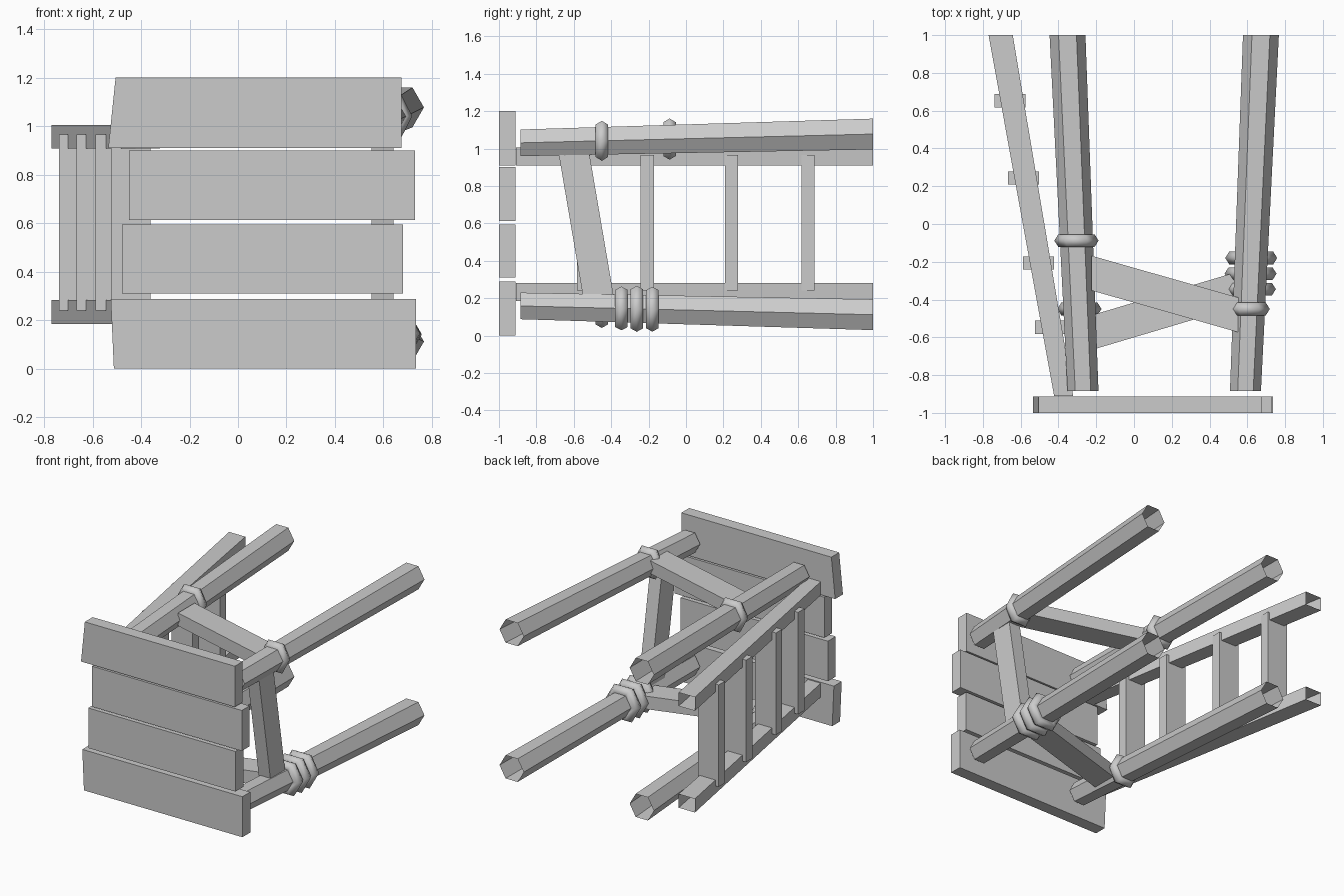
import bpy, bmesh, math
from mathutils import Vector

if "Cube" in bpy.data.objects:
    bpy.data.objects.remove(bpy.data.objects["Cube"])


def loft(name, a, b, cap_a=True, cap_b=True):
    """Prism between two matching outlines."""
    bm = bmesh.new()
    va = [bm.verts.new(p) for p in a]
    vb = [bm.verts.new(p) for p in b]
    n = len(va)
    for i in range(n):
        j = (i + 1) % n
        bm.faces.new((va[i], va[j], vb[j], vb[i]))
    ca, cb = bm.faces.new(va), bm.faces.new(vb[::-1])
    bmesh.ops.recalc_face_normals(bm, faces=bm.faces[:])
    drop = ([] if cap_a else [ca]) + ([] if cap_b else [cb])
    if drop:
        bmesh.ops.delete(bm, geom=drop, context='FACES_ONLY')
    me = bpy.data.meshes.new(name)
    bm.to_mesh(me)
    bm.free()
    ob = bpy.data.objects.new(name, me)
    bpy.context.collection.objects.link(ob)
    return ob


def rect(u0, u1, v0, v1):
    return [(u0, v0), (u1, v0), (u1, v1), (u0, v1)]


# Deck planks: z range, left x at bottom / top, right x
planks = [(0.0, 0.288, -0.512, -0.525, 0.735), (0.31, 0.595, -0.478, -0.478, 0.68),
          (0.612, 0.9, -0.45, -0.45, 0.73), (0.91, 1.2, -0.535, -0.505, 0.675)]
for i, (z0, z1, xb, xt, xr) in enumerate(planks):
    outline = [(xb, z0), (xr, z0), (xr, z1), (xt, z1)]
    loft(f"deck_plank_{i + 1}", [(x, -1, z) for x, z in outline],
         [(x, -0.912, z) for x, z in outline])

# Posts: hexagonal, splayed, open at the far end
CX, CZ, Y0, Y1 = 0.16, 0.5945, -0.885, 1.0


def post_centre(sx, sz, y):
    t = (y - Y0) / (Y1 - Y0)
    return CX + sx * (0.43 + 0.082 * t), CZ + sz * (0.436 + 0.047 * t)


def hexagon(sx, sz, y, r):
    cx, cz = post_centre(sx, sz, y)
    return [(cx + r * math.cos(k * math.pi / 3), y, cz + r * math.sin(k * math.pi / 3))
            for k in range(6)]


for sx, side in ((-1, "left"), (1, "right")):
    for sz, level in ((-1, "lower"), (1, "upper")):
        loft(f"{level}_{side}_post", hexagon(sx, sz, Y0, 0.082),
             hexagon(sx, sz, Y1, 0.095), cap_b=False)

# Rope rings around the posts: side, level, y, outer half-width x, half-height z
rings = [(1, 1, -0.45, 0.11, 0.107), (-1, 1, -0.088, 0.117, 0.11), (-1, -1, -0.45, 0.117, 0.107),
         (1, -1, -0.345, 0.1375, 0.117), (1, -1, -0.263, 0.1375, 0.123),
         (1, -1, -0.18, 0.1375, 0.12)]
for i, (sx, sz, y, hx, hz) in enumerate(rings):
    cx, cz = post_centre(sx, sz, y)
    bpy.ops.mesh.primitive_torus_add(major_segments=6, minor_segments=6,
                                     major_radius=hx - 0.042, minor_radius=0.042)
    ring = bpy.context.object
    ring.name = f"rope_ring_{i + 1}"
    for v in ring.data.vertices:
        x, d, z = v.co.x, v.co.z, v.co.y
        v.co = Vector((cx + x, y + d * 0.92, cz + z * hz / (hx * math.cos(math.pi / 6))))
    ring.data.flip_normals()
    bpy.ops.object.shade_smooth()


# Cross braces between upper posts and between lower posts
def cross_brace(name, x0, y0, x1, y1, z):
    w = 0.092
    ends = [[(x, b, c) for b, c in rect(y - w, y + w, z - 0.046, z + 0.046)]
            for x, y in ((x0, y0), (x1, y1))]
    loft(name, *ends)


cross_brace("upper_brace", -0.225, -0.26, 0.565, -0.485, 1.045)
cross_brace("lower_brace", -0.225, -0.575, 0.565, -0.34, 0.143)

# Brace between the two right posts
ends = [[(a, b, z) for a, b in rect(0.55, 0.642, y - 0.082, y + 0.082)]
        for z, y in ((0.2, -0.467), (0.98, -0.6))]
loft("right_brace", *ends)

# Ladder: two slanted rails (open at the far end) and four rungs
for level, z0, z1 in (("lower", 0.185, 0.282), ("upper", 0.908, 1.005)):
    loft(f"{level}_ladder_rail", [(x, -0.91, z) for x, z in rect(-0.423, -0.322, z0, z1)],
         [(x, 1, z) for x, z in rect(-0.77, -0.642, z0, z1)], cap_b=False)
for i, (x, y) in enumerate([(-0.657, 0.653), (-0.585, 0.243), (-0.505, -0.207), (-0.442, -0.547)]):
    loft(f"ladder_rung_{i + 1}",
         *[[(a, b, z) for a, b in rect(x - 0.082, x + 0.082, y - 0.035, y + 0.035)]
           for z in (0.24, 0.965)])
